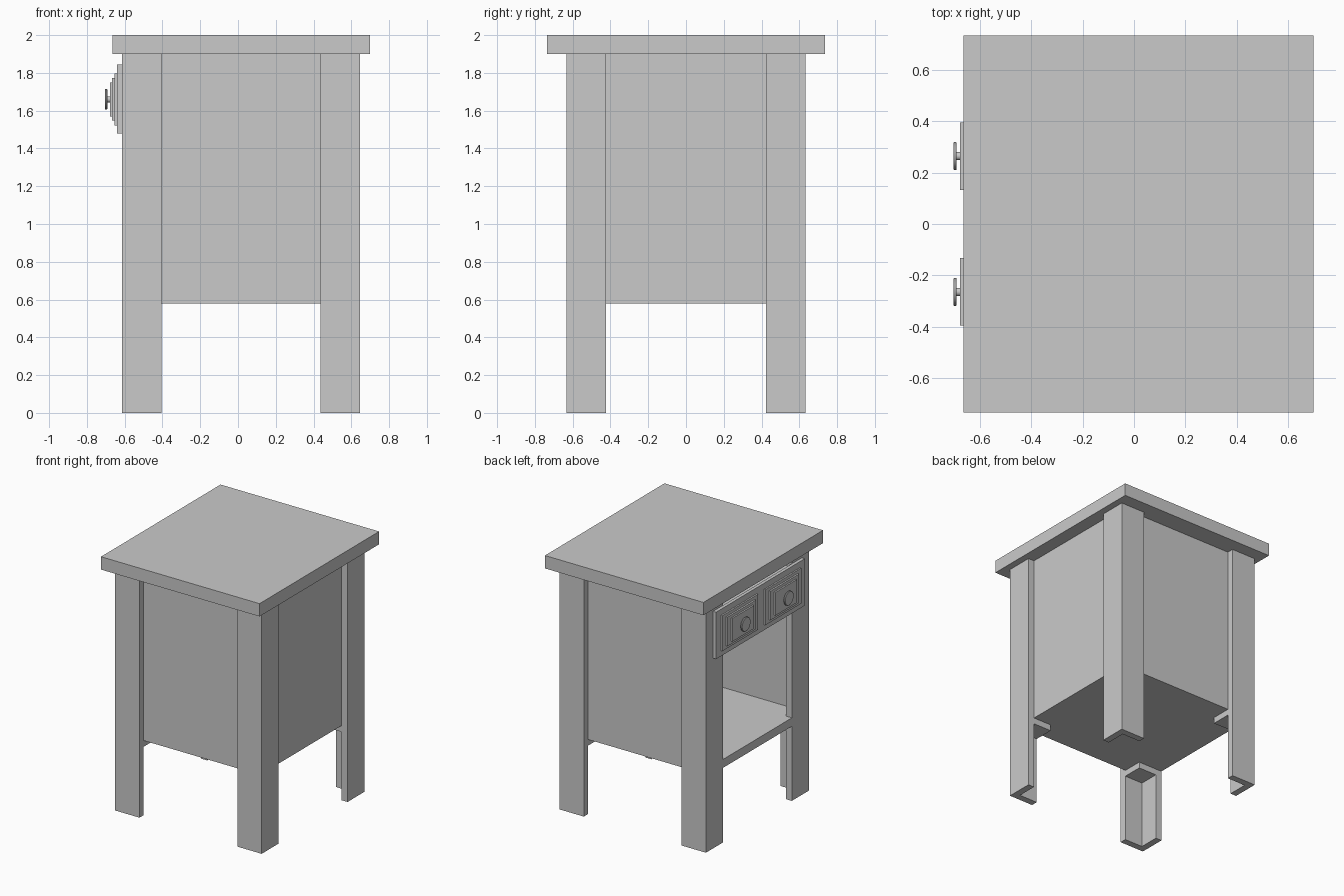
import bpy, bmesh, math
from mathutils import Matrix

cube = bpy.data.objects.get("Cube")
if cube:
    bpy.data.objects.remove(cube, do_unlink=True)

grey = bpy.data.materials.new("plain_grey")
grey.use_nodes = True
COLOUR = (0.59, 0.59, 0.59, 1)
grey.diffuse_color = COLOUR
grey.node_tree.nodes["Principled BSDF"].inputs["Base Color"].default_value = COLOUR


def finish(name, bm):
    bmesh.ops.recalc_face_normals(bm, faces=bm.faces)
    mesh = bpy.data.meshes.new(name)
    bm.to_mesh(mesh)
    bm.free()
    mesh.materials.append(grey)
    obj = bpy.data.objects.new(name, mesh)
    bpy.context.collection.objects.link(obj)
    return obj


def box(name, x, y, z):
    """Box from (min, max) ranges on each axis."""
    bm = bmesh.new()
    bmesh.ops.create_cube(bm, size=1)
    for v in bm.verts:
        v.co = [r[0] if c < 0 else r[1] for r, c in zip((x, y, z), v.co)]
    return finish(name, bm)


def prism(name, outline, z0, z1):
    """Extrude a flat outline upwards."""
    bm = bmesh.new()
    face = bm.faces.new([bm.verts.new((px, py, z0)) for px, py in outline])
    ext = bmesh.ops.extrude_face_region(bm, geom=[face])
    for v in ext["geom"]:
        if isinstance(v, bmesh.types.BMVert):
            v.co.z = z1
    return finish(name, bm)


# Main dimensions
X0, X1, Y = -0.615, 0.647, 0.633     # outer faces of the legs
W, T = 0.21, 0.052                   # leg width and board thickness
TOP, SHELF = 1.9, 0.58               # underside of table top and of shelf
IX0, IX1, IY = X0 + T, X1 - T, Y - T  # inner faces of the leg boards

# Table top
box("table_top", (-0.665, 0.70), (-0.735, 0.735), (TOP, 2.0))

# Angle-section legs, each with a corner block under the shelf
for xn, cx, sx in (("drawer_side", X0, 1), ("far_side", X1, -1)):
    for yn, sy in (("right", 1), ("left", -1)):
        cy = -Y * sy
        ell = [(0, 0), (W, 0), (W, T), (T, T), (T, W), (0, W)]
        prism(f"leg_{xn}_{yn}", [(cx + sx * a, cy + sy * b) for a, b in ell], 0, TOP)
        box(f"corner_block_{xn}_{yn}",
            sorted((cx + sx * T, cx + sx * W)),
            sorted((cy + sy * T, cy + sy * W)), (SHELF - 0.048, SHELF))

# Side and rear panels behind the legs
P = 0.02
box("panel_front", (IX0, IX1), (-IY, -IY + P), (SHELF, TOP))
box("panel_back", (IX0, IX1), (IY - P, IY), (SHELF, TOP))
box("panel_side", (IX1 - P, IX1), (-IY + P, IY - P), (SHELF, TOP))

# Shelf, with a tongue reaching out between the open-side legs
L = Y - W
prism("shelf", [(IX0, -IY + P), (IX1 - P, -IY + P), (IX1 - P, IY - P), (IX0, IY - P),
                (IX0, L), (X0, L), (X0, -L), (IX0, -L)], SHELF, SHELF + 0.066)

# Drawer
ZC = 1.66
box("drawer_body", (X0, 0.5), (-L + 0.005, L - 0.005), (1.50, 1.82))
box("drawer_front", (-0.641, X0), (-0.545, 0.545), (1.48, 1.845))

# Stepped raised panels and round knobs
steps = [(-0.653, -0.641, 0.22, 0.138), (-0.666, -0.653, 0.175, 0.113),
         (-0.678, -0.666, 0.132, 0.09)]
profile = [(-0.678, 0.016), (-0.692, 0.016), (-0.692, 0.052), (-0.695, 0.055),
           (-0.702, 0.055), (-0.705, 0.051)]
for side, yc in (("right", -0.265), ("left", 0.265)):
    for i, (a, b, hy, hz) in enumerate(steps, 1):
        box(f"drawer_step_{side}_{i}", (a, b), (yc - hy, yc + hy), (ZC - hz, ZC + hz))
    bm = bmesh.new()
    n = 32
    rings = [[bm.verts.new((x, yc + r * math.cos(2 * math.pi * k / n),
                            ZC + r * math.sin(2 * math.pi * k / n))) for k in range(n)]
             for x, r in profile]
    for r0, r1 in zip(rings, rings[1:]):
        for k in range(n):
            j = (k + 1) % n
            bm.faces.new((r0[k], r0[j], r1[j], r1[k]))
    bm.faces.new(rings[0])
    bm.faces.new(rings[-1])
    knob = finish(f"knob_{side}", bm)
    bpy.ops.object.select_all(action='DESELECT')
    knob.select_set(True)
    bpy.context.view_layer.objects.active = knob
    bpy.ops.object.shade_smooth_by_angle(angle=math.radians(30))
